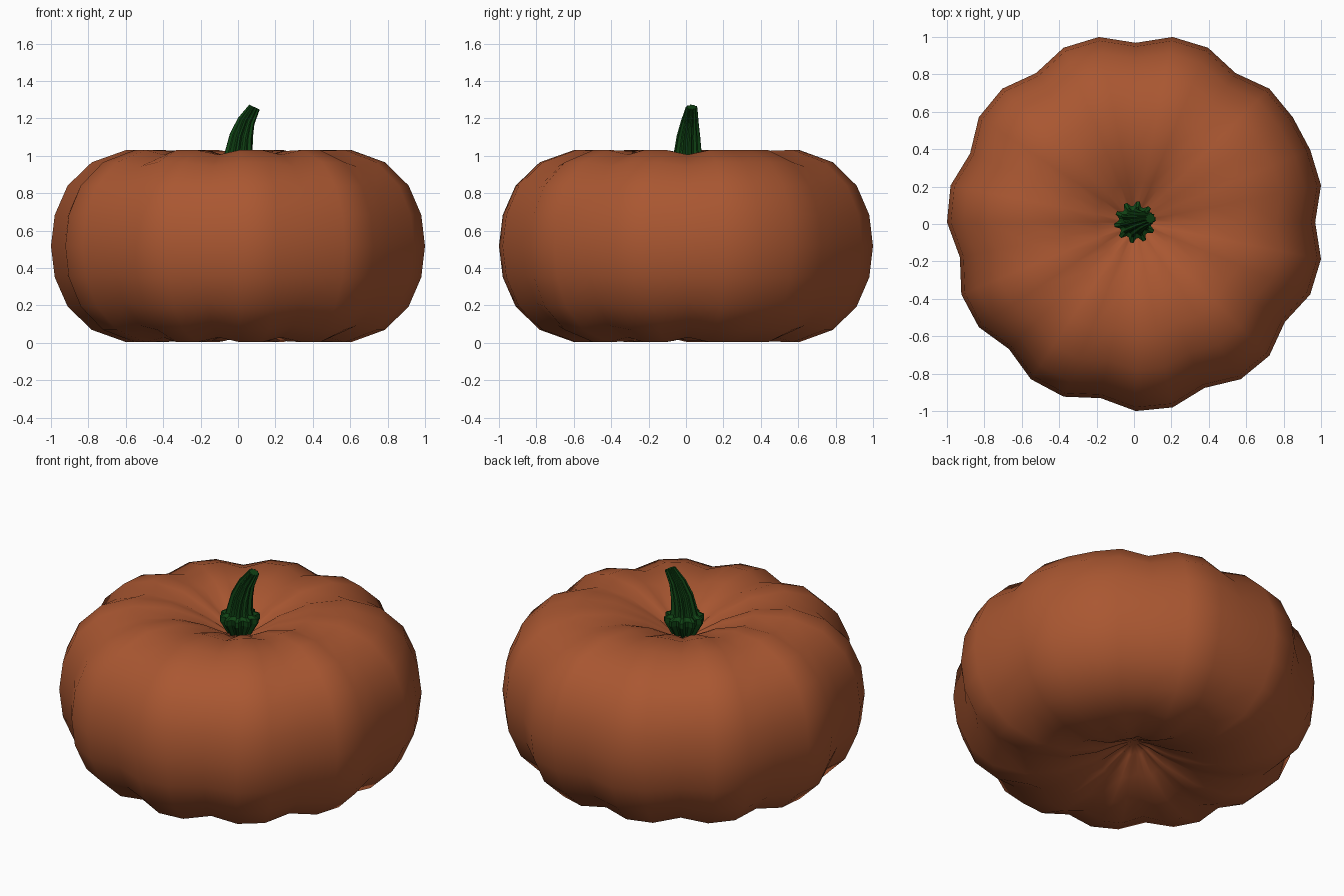
import bpy, bmesh, math
from mathutils import Vector, Matrix

if "Cube" in bpy.data.objects:
    bpy.data.objects.remove(bpy.data.objects["Cube"])


def material(name, rgb):
    m = bpy.data.materials.new(name)
    m.diffuse_color = (*rgb, 1)
    m.use_nodes = True
    m.node_tree.nodes["Principled BSDF"].inputs["Base Color"].default_value = m.diffuse_color
    return m


def loft(name, rings, mat, poles=None):
    """Skin closed rings; end with pole points, or with flat caps."""
    bm = bmesh.new()
    loops = [[bm.verts.new(p) for p in ring] for ring in rings]
    n = len(loops[0])
    for a, b in zip(loops, loops[1:]):
        for i in range(n):
            j = (i + 1) % n
            bm.faces.new((a[i], a[j], b[j], b[i]))
    if poles:
        for loop, p in zip((loops[0], loops[-1]), poles):
            v = bm.verts.new(p)
            for i in range(n):
                bm.faces.new((loop[i], loop[(i + 1) % n], v))
    else:
        bm.faces.new(loops[0])
        bm.faces.new(loops[-1])
    bmesh.ops.recalc_face_normals(bm, faces=bm.faces)
    me = bpy.data.meshes.new(name)
    bm.to_mesh(me)
    bm.free()
    me.materials.append(mat)
    ob = bpy.data.objects.new(name, me)
    bpy.context.collection.objects.link(ob)
    return ob


orange = material("pumpkin orange", (0.40, 0.095, 0.031))
green = material("stem green", (0.005, 0.055, 0.007))

# Pumpkin body: 32 x 16 sphere, dimpled at both poles, a groove every third column
SEG, LAT = 32, 16
R, H, DIP, MID = 1.0096, 0.855, 0.60, 0.517
CENTRE = Vector((0.0096, 0.0096, MID))
rings = []
for k in range(1, LAT):
    lat = -math.pi / 2 + math.pi * k / LAT
    s, c = math.sin(lat), math.cos(lat)
    pinch = 1 - DIP * s ** 4
    ring = []
    for i in range(1, SEG + 1):
        f = pinch * (0.95 if i >= 5 and i % 3 == 2 else 1.0)
        a = 2 * math.pi * i / SEG
        ring.append(CENTRE + Vector((R * c * f * math.cos(a), R * c * f * math.sin(a), H * s * f)))
    rings.append(ring)
pole = Vector((0, 0, H * (1 - DIP) * 0.97))
body = loft("pumpkin_body", rings, orange, (CENTRE - pole, CENTRE + pole))
body.data.shade_smooth()

# Stem: ten-ribbed section swept up a bent path: x, y, z, radius, tilt in degrees
PATH = [
    (0.005, 0.01, 0.88, 0.07, 0), (0.005, 0.01, 0.955, 0.112, 0),
    (0.005, 0.01, 0.985, 0.112, 0), (0.005, 0.01, 1.0, 0.08, 2),
    (0.007, 0.01, 1.035, 0.072, 5), (0.018, 0.013, 1.105, 0.063, 13),
    (0.044, 0.02, 1.185, 0.047, 22), (0.088, 0.03, 1.26, 0.031, 25),
]
stem_rings = []
for x, y, z, r, tilt in PATH:
    rot = Matrix.Rotation(math.radians(tilt), 3, 'Y')
    ring = []
    for i in range(40):
        rr = r * (1.0 if i % 4 < 2 else 0.78)
        a = 2 * math.pi * (i + 0.5) / 40
        ring.append(Vector((x, y, z)) + rot @ Vector((rr * math.cos(a), rr * math.sin(a), 0)))
    stem_rings.append(ring)
stem = loft("stem", stem_rings, green)
